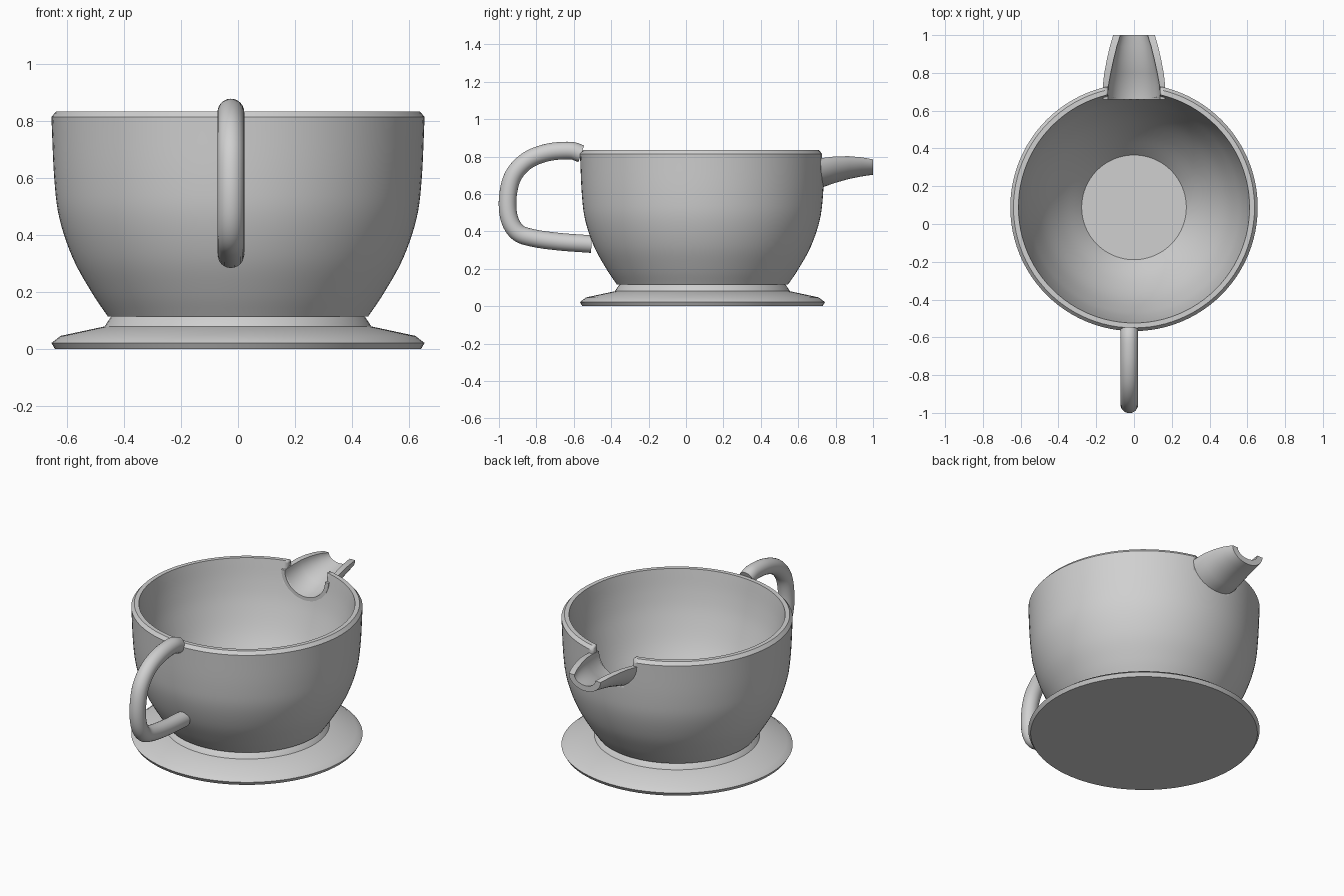
import bpy, bmesh, math
from mathutils import Vector

cube = bpy.data.objects.get("Cube")
if cube:
    bpy.data.objects.remove(cube, do_unlink=True)

CY = 0.088     # bowl axis offset
SEG = 96

grey = bpy.data.materials.new("light grey")
grey.use_nodes = True
grey.diffuse_color = (0.63, 0.63, 0.63, 1)
grey.node_tree.nodes["Principled BSDF"].inputs["Base Color"].default_value = (0.63, 0.63, 0.63, 1)


def finish(name, bm, angle=28):
    bmesh.ops.recalc_face_normals(bm, faces=bm.faces)
    mesh = bpy.data.meshes.new(name)
    bm.to_mesh(mesh)
    bm.free()
    mesh.materials.append(grey)
    ob = bpy.data.objects.new(name, mesh)
    bpy.context.collection.objects.link(ob)
    bpy.ops.object.select_all(action='DESELECT')
    ob.select_set(True)
    bpy.context.view_layer.objects.active = ob
    bpy.ops.object.shade_smooth_by_angle(angle=math.radians(angle))
    return ob


def loft(name, rings):
    """Skin a list of closed rings and cap both ends."""
    bm = bmesh.new()
    loops = [[bm.verts.new(p) for p in ring] for ring in rings]
    n = len(loops[0])
    for a, b in zip(loops, loops[1:]):
        for i in range(n):
            j = (i + 1) % n
            bm.faces.new((a[i], a[j], b[j], b[i]))
    bm.faces.new(loops[0])
    bm.faces.new(loops[-1])
    return finish(name, bm)


def circle(r, z):
    return [(r * math.cos(t), CY + r * math.sin(t), z)
            for t in (math.tau * i / SEG for i in range(SEG))]


def lathe(name, profile):
    return loft(name, [circle(r, z) for r, z in profile])


def smooth_path(pts, steps):
    """Catmull-Rom curve through the points."""
    p = [2 * pts[0] - pts[1]] + pts + [2 * pts[-1] - pts[-2]]
    out = []
    for k in range(1, len(p) - 2):
        a, b, c, d = p[k - 1:k + 3]
        for s in range(steps):
            t = s / steps
            out.append(0.5 * (2 * b + (c - a) * t + (2 * a - 5 * b + 4 * c - d) * t ** 2
                              + (3 * b - a - 3 * c + d) * t ** 3))
    return out + [pts[-1]]


# Bowl: outer wall, chamfered rim, inner wall sloping down to a small flat floor
outer = smooth_path([Vector(p) for p in (
    (0.457, 0.115), (0.514, 0.2), (0.58, 0.32), (0.627, 0.46), (0.645, 0.6), (0.655, 0.815))], 5)
inner = smooth_path([Vector(p) for p in (
    (0.612, 0.835), (0.588, 0.7), (0.553, 0.57), (0.485, 0.4), (0.39, 0.25), (0.27, 0.11))], 5)
bowl = lathe("bowl", [tuple(v) for v in outer] + [(0.638, 0.835)] + [tuple(v) for v in inner])

# Saucer-like foot
lathe("foot", [(0.642, 0), (0.655, 0.022), (0.622, 0.047), (0.468, 0.08), (0.447, 0.112), (0.44, 0.118)])

# Notch through the wall at the spout
notch = loft("notch_cutter", [
    [(0.142 * math.cos(t), y, 0.8 + 0.145 * math.sin(t))
     for t in (math.tau * i / 48 for i in range(48))] for y in (0.5, 0.9)])
notch.hide_render = True
notch.hide_set(True)
cut = bowl.modifiers.new("spout_notch", 'BOOLEAN')
cut.operation = 'DIFFERENCE'
cut.solver = 'EXACT'
cut.object = notch


# Open pouring spout: tapering crescent sections
def crescent(y, width, top, bottom, wall):
    arc = [math.pi * (1 + i / 24) for i in range(25)]
    depth = top - bottom
    out = [(width * math.cos(t), y, top + depth * math.sin(t)) for t in arc]
    inn = [((width - wall) * math.cos(t), y, top + (depth - wall * 0.9) * math.sin(t))
           for t in reversed(arc)]
    return out + inn


loft("spout", [crescent(*s) for s in (
    (0.66, 0.163, 0.785, 0.635, 0.024), (0.735, 0.165, 0.793, 0.638, 0.03),
    (0.80, 0.157, 0.801, 0.66, 0.034), (0.87, 0.144, 0.802, 0.68, 0.036),
    (0.94, 0.128, 0.796, 0.694, 0.037), (1.0, 0.11, 0.785, 0.703, 0.038))])

# Handle: round tube swept along a side-view path
path = smooth_path([Vector((-0.025, y, z)) for y, z in (
    (-0.56, 0.815), (-0.62, 0.832), (-0.74, 0.822), (-0.85, 0.778), (-0.925, 0.695),
    (-0.953, 0.58), (-0.945, 0.47), (-0.9, 0.395), (-0.82, 0.365), (-0.68, 0.345), (-0.505, 0.332))], 6)
rings = []
for i, p in enumerate(path):
    d = (path[min(i + 1, len(path) - 1)] - path[max(i - 1, 0)]).normalized()
    side = Vector((1, 0, 0))
    up = d.cross(side)
    rings.append([p + 0.047 * (side * math.cos(t) + up * math.sin(t))
                  for t in (math.tau * k / 24 for k in range(24))])
loft("handle", rings)
